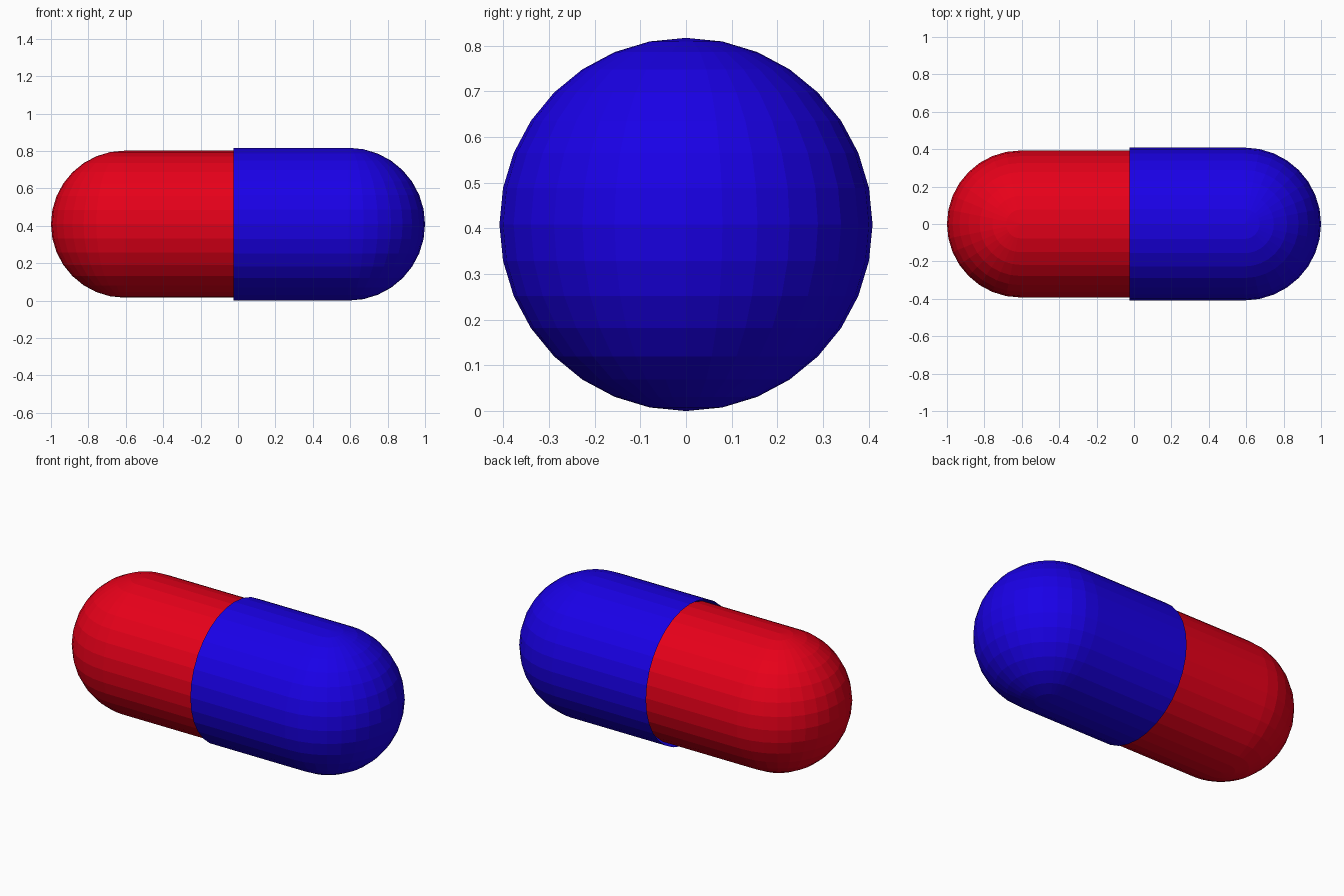
import bpy, bmesh
from mathutils import Matrix, Vector

if "Cube" in bpy.data.objects:
    bpy.data.objects.remove(bpy.data.objects["Cube"])

R_BLUE, R_RED = 0.4085, 0.393
CENTER_Z = R_BLUE


def capsule_half(name, radius, side, open_x, color):
    """Open shell: half sphere with its tip at x = side, extended to open_x."""
    bm = bmesh.new()
    bmesh.ops.create_uvsphere(bm, u_segments=32, v_segments=16, radius=radius)
    # keep the outward-facing half of the sphere
    bmesh.ops.delete(bm, geom=[v for v in bm.verts if v.co.x * side < -1e-4],
                     context='VERTS')
    cap_x = side * (1 - radius)
    bmesh.ops.translate(bm, verts=bm.verts[:], vec=(cap_x, 0, CENTER_Z))
    # pull the open edge out into the straight tube
    rim = [e for e in bm.edges if e.is_boundary]
    new = bmesh.ops.extrude_edge_only(bm, edges=rim)["geom"]
    for v in new:
        if isinstance(v, bmesh.types.BMVert):
            v.co.x = open_x
    bmesh.ops.recalc_face_normals(bm, faces=bm.faces[:])
    # make sure the shell faces outwards
    tip = max(bm.faces, key=lambda f: f.calc_center_median().x * side)
    if tip.normal.x * side < 0:
        bmesh.ops.reverse_faces(bm, faces=bm.faces[:])
    mesh = bpy.data.meshes.new(name)
    bm.to_mesh(mesh)
    bm.free()
    mat = bpy.data.materials.new(name + "_color")
    mat.diffuse_color = color
    mat.use_nodes = True
    mat.node_tree.nodes["Principled BSDF"].inputs["Base Color"].default_value = mat.diffuse_color
    mesh.materials.append(mat)
    obj = bpy.data.objects.new(name, mesh)
    bpy.context.collection.objects.link(obj)
    return obj


# wider blue cap slides over the red body
capsule_half("capsule_cap", R_BLUE, 1, -0.025, (0.01, 0.0, 0.8, 1))
capsule_half("capsule_body", R_RED, -1, 0.0, (0.8, 0.0, 0.01, 1))
